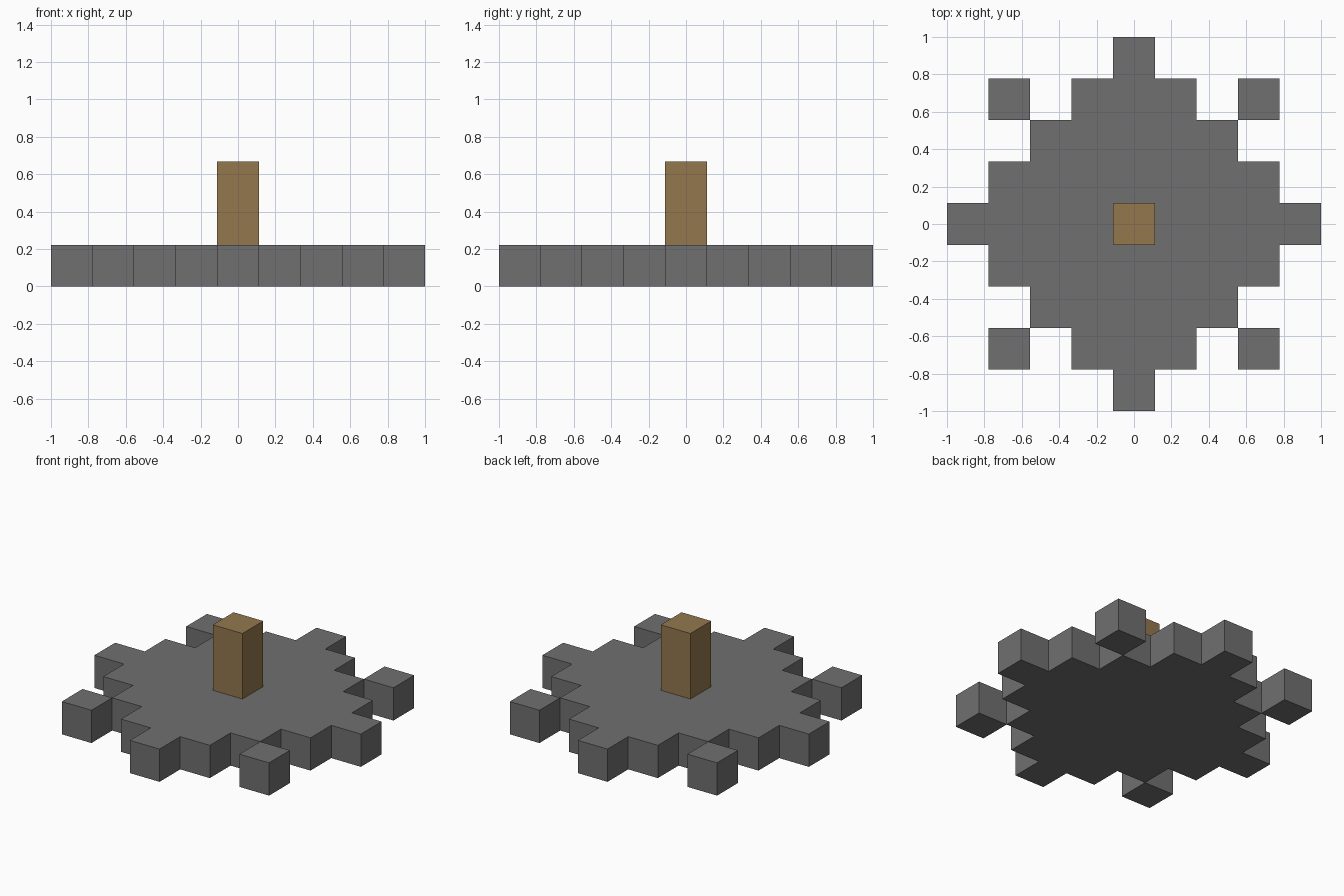
import bpy, bmesh
from mathutils import Matrix

cube = bpy.data.objects.get("Cube")
if cube:
    bpy.data.objects.remove(cube)

U = 2 / 9  # edge length of one block


def material(name, color):
    m = bpy.data.materials.new(name)
    m.use_nodes = True
    m.diffuse_color = color
    bsdf = next(n for n in m.node_tree.nodes if n.type == 'BSDF_PRINCIPLED')
    bsdf.inputs["Base Color"].default_value = color
    return m


def add_object(name, bm, mat):
    bmesh.ops.recalc_face_normals(bm, faces=bm.faces)
    mesh = bpy.data.meshes.new(name)
    bm.to_mesh(mesh)
    bm.free()
    mesh.materials.append(mat)
    obj = bpy.data.objects.new(name, mesh)
    bpy.context.collection.objects.link(obj)


def block(name, x, y, bottom, top, mat):
    bm = bmesh.new()
    bmesh.ops.create_cube(bm, size=1)
    bmesh.ops.scale(bm, vec=(U, U, top - bottom), verts=bm.verts)
    bmesh.ops.translate(bm, vec=(x, y, (bottom + top) / 2), verts=bm.verts)
    add_object(name, bm, mat)


stone = material("stone grey", (0.16, 0.16, 0.16, 1))
wood = material("wood brown", (0.29, 0.185, 0.076, 1))

# Stepped diamond platform: a grid trimmed to a diamond, then raised
bm = bmesh.new()
bmesh.ops.create_grid(bm, x_segments=9, y_segments=9, size=1)
outside = []
for f in bm.faces:
    c = f.calc_center_median()
    if round(abs(c.x) / U) + round(abs(c.y) / U) > 4:
        outside.append(f)
bmesh.ops.delete(bm, geom=outside, context='FACES')
raised = bmesh.ops.extrude_face_region(bm, geom=bm.faces[:], use_keep_orig=True)
top_verts = [g for g in raised["geom"] if isinstance(g, bmesh.types.BMVert)]
bmesh.ops.translate(bm, vec=(0, 0, U), verts=top_verts)
add_object("platform", bm, stone)

# Loose blocks touching the platform at its four diagonals
for side, sx in (("left", 1), ("right", -1)):
    for end, sy in (("front", -1), ("back", 1)):
        block(f"{end}_{side}_block", sx * 3 * U, sy * 3 * U, 0, U, stone)

# Central post
block("post", 0, 0, U, 3 * U, wood)
